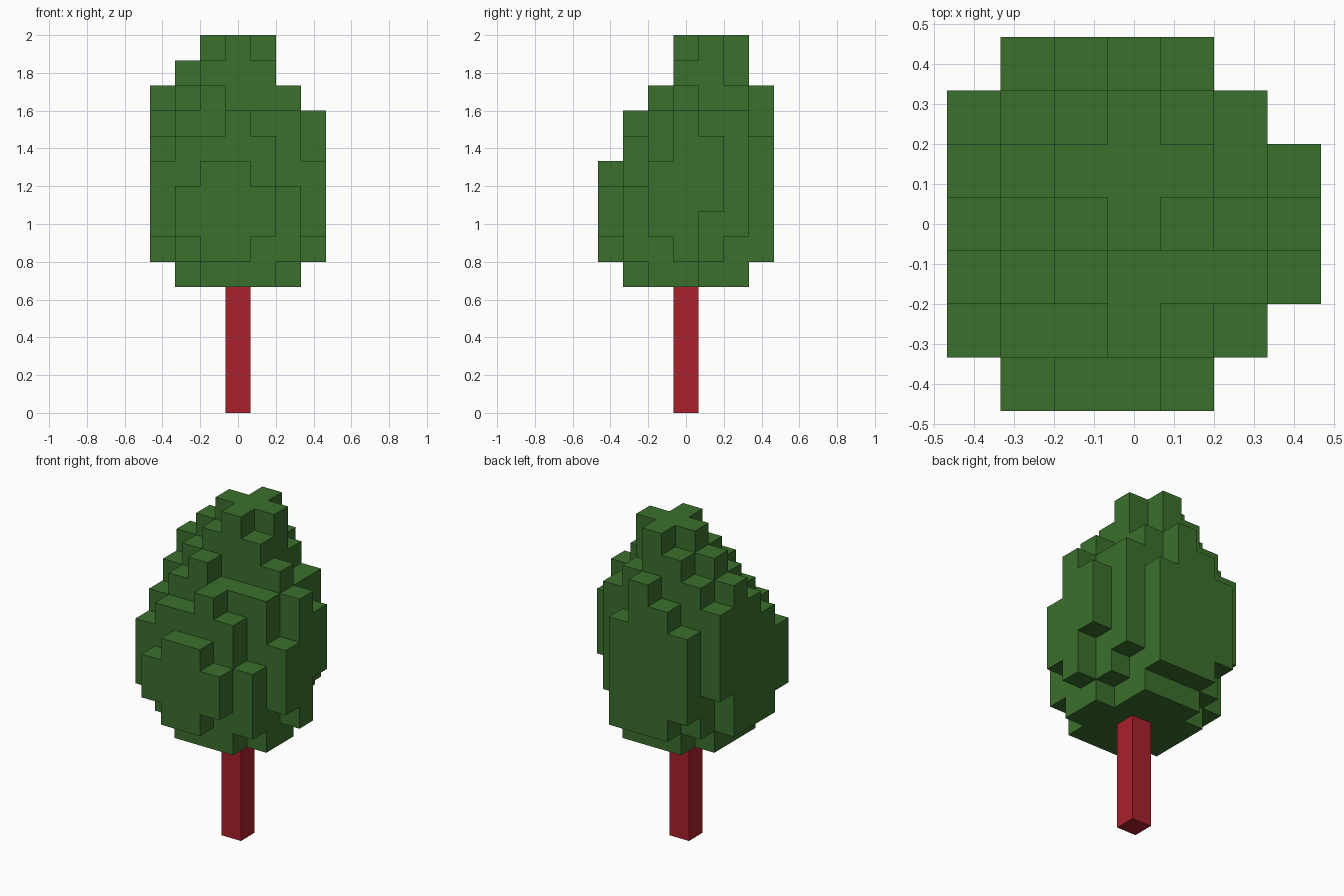
import bpy
import bmesh
from mathutils import Vector

UNIT = 2 / 15      # edge of one block
HALF = 3           # the crown is seven blocks wide

old = bpy.data.objects.get("Cube")
if old:
    bpy.data.objects.remove(old, do_unlink=True)


def make_material(name, color):
    mat = bpy.data.materials.new(name)
    mat.use_nodes = True
    mat.diffuse_color = color
    mat.node_tree.nodes["Principled BSDF"].inputs["Base Color"].default_value = color
    return mat


leaf_green = make_material("leaf green", (0.044, 0.162, 0.026, 1))
trunk_red = make_material("trunk red", (0.402, 0.015, 0.026, 1))

# Column tops (hex block levels) and undersides: rows run back to front,
# columns from -x to +x, a dot marks an empty column.
TOPS = [
    "..bcdb..",
    ".cdefdc.",
    ".defffcb",
    ".cdefedc",
    ".bcdccca",
    ".abbcb9.",
    "..9aa9..",
]
BOTTOMS = [
    "..7666..",
    ".865557.",
    ".6555568",
    ".6555556",
    ".6555557",
    ".765556.",
    "..7667..",
]


def crown_blocks():
    """Set of occupied (x, y, level) cells of the crown."""
    cells = set()
    for row, (tops, bottoms) in enumerate(zip(TOPS, BOTTOMS)):
        for col, (top, bottom) in enumerate(zip(tops[1:], bottoms[1:])):
            if top != ".":
                for level in range(int(bottom, 16), int(top, 16)):
                    cells.add((col - HALF, HALF - row, level))
    return cells


def build_blocks(name, cells, material):
    """Skin the outside of a set of blocks and merge the flat areas."""
    bm = bmesh.new()
    corners = {}

    def vert(point):
        key = tuple(round(2 * c) for c in point)
        if key not in corners:
            corners[key] = bm.verts.new(point * UNIT)
        return corners[key]

    for cell in cells:
        center = Vector(cell) + Vector((0, 0, 0.5))
        for axis in range(3):
            for sign in (-1, 1):
                normal = Vector((0, 0, 0))
                normal[axis] = sign
                if tuple(int(c + n) for c, n in zip(cell, normal)) in cells:
                    continue
                u = Vector((0, 0, 0))
                u[(axis + 1) % 3] = 1
                v = normal.cross(u)
                bm.faces.new([vert(center + (normal + a * u + b * v) / 2)
                              for a, b in ((-1, -1), (1, -1), (1, 1), (-1, 1))])

    bmesh.ops.dissolve_limit(bm, angle_limit=0.01, verts=bm.verts[:], edges=bm.edges[:])
    mesh = bpy.data.meshes.new(name)
    bm.to_mesh(mesh)
    bm.free()
    mesh.materials.append(material)
    obj = bpy.data.objects.new(name, mesh)
    bpy.context.collection.objects.link(obj)
    return obj


# Square trunk and stepped leafy crown
build_blocks("trunk", {(0, 0, level) for level in range(5)}, trunk_red)
build_blocks("leaf_crown", crown_blocks(), leaf_green)
